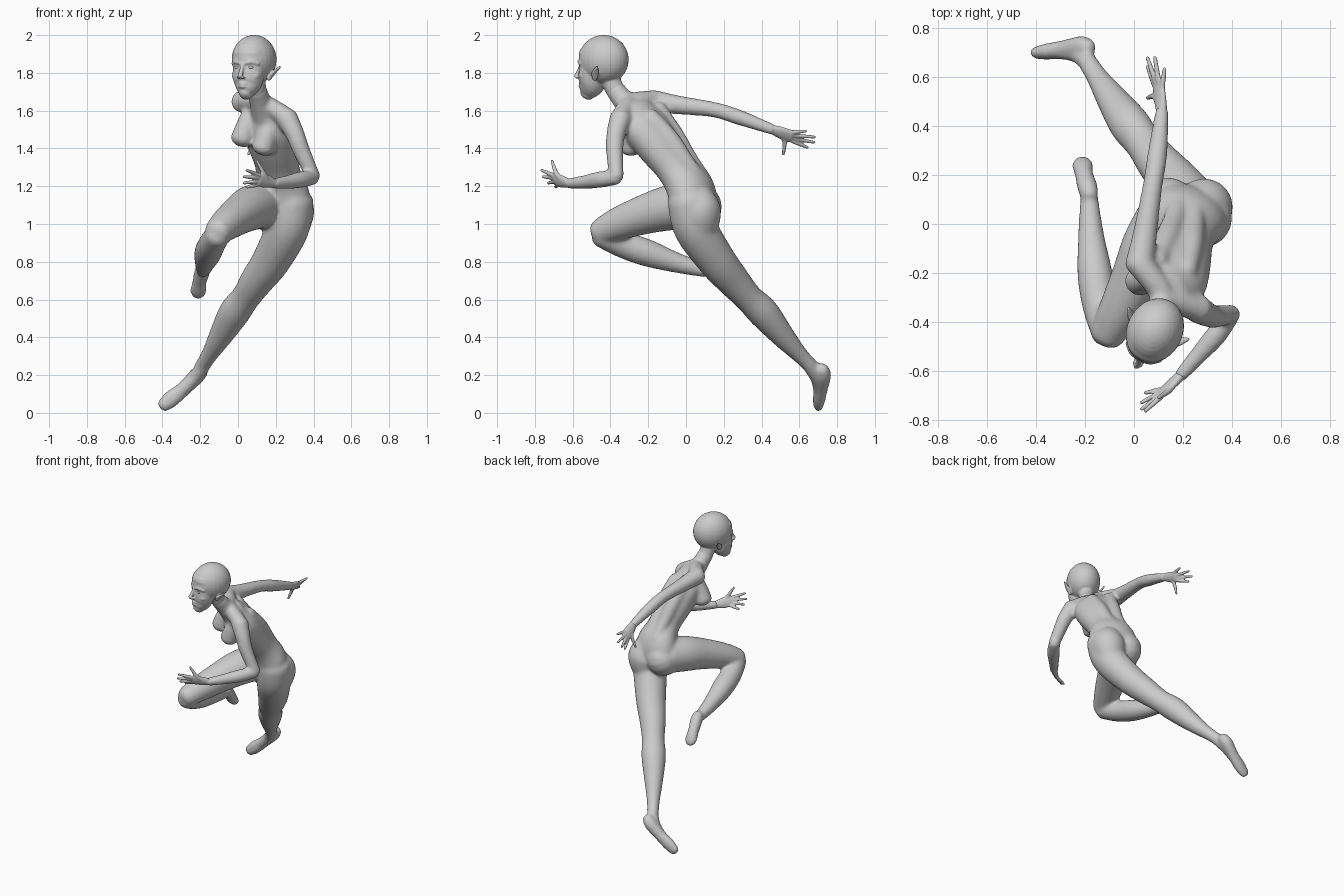
import bpy, bmesh
from math import sin, cos, pi, radians
from mathutils import Vector, Matrix

bm = bmesh.new()
SIDES = 24
I4 = Matrix.Identity(4)


def catmull(a, b, c, d, t):
    return [0.5 * (2*q + (r-p)*t + (2*p-5*q+4*r-s)*t*t + (3*q-p-3*r+s)*t**3)
            for p, q, r, s in zip(a, b, c, d)]


def loft(rows, side=(1, 0, 0), side_end=None, M=I4, cap=0.7):
    """Rounded tube through rows (x, y, z, half width[, half depth])."""
    rows = [list(r) if len(r) == 5 else list(r) + [r[3]] for r in rows]
    pts = []
    n = len(rows)
    for i in range(n - 1):
        quad = [rows[max(0, i-1)], rows[i], rows[i+1], rows[min(n-1, i+2)]]
        pts += [catmull(*quad, k / 6) for k in range(6)]
    pts.append(rows[-1])
    s0, s1 = Vector(side), Vector(side_end or side)
    rings = []
    last = len(pts) - 1
    for i, p in enumerate(pts):
        c = Vector(p[:3])
        t = (Vector(pts[min(last, i+1)][:3]) - Vector(pts[max(0, i-1)][:3])).normalized()
        s = s0.lerp(s1, i / last)
        u = (s - t * s.dot(t)).normalized()
        v = t.cross(u)
        steps = [(0, 1)]
        h = cap * min(p[3], p[4])
        ends = [(sin(a) * h, cos(a)) for a in (0.4, 0.8, 1.15, 1.45)]
        if i == 0:
            steps = [(-o, k) for o, k in reversed(ends)] + steps
        if i == last:
            steps = steps + ends
        for o, k in steps:
            rings.append([bm.verts.new(M @ (c + t*o + u*(p[3]*k*cos(2*pi*j/SIDES))
                                            + v*(p[4]*k*sin(2*pi*j/SIDES)))) for j in range(SIDES)])
    for a, b in zip(rings, rings[1:]):
        for j in range(SIDES):
            bm.faces.new((a[j], a[(j+1) % SIDES], b[(j+1) % SIDES], b[j]))
    bm.faces.new(rings[0][::-1])
    bm.faces.new(rings[-1])


def blob(c, r, M=I4):
    m = M @ Matrix.Translation(c) @ Matrix.Diagonal((*r, 1))
    bmesh.ops.create_uvsphere(bm, u_segments=28, v_segments=18, radius=1, matrix=m)


def fuse(name, voxel, iterations):
    """Turn the parts made so far into one smooth skin."""
    global bm
    mesh = bpy.data.meshes.new(name)
    bmesh.ops.recalc_face_normals(bm, faces=bm.faces)
    bm.to_mesh(mesh)
    bm.free()
    bm = bmesh.new()
    ob = bpy.data.objects.new(name, mesh)
    bpy.context.collection.objects.link(ob)
    rm = ob.modifiers.new("fuse", 'REMESH')
    rm.mode = 'VOXEL'
    rm.voxel_size = voxel
    rm.use_smooth_shade = True
    sm = ob.modifiers.new("soften", 'SMOOTH')
    sm.factor = 0.5
    sm.iterations = iterations


HIPS, SHOULDERS = (.96, -.24, -.15), (.76, -.6, -.22)

# torso: pelvis, waist, ribcage, shoulder line
loft([(.205, .05, 1.03, .13, .09), (.215, .045, 1.10, .17, .115), (.22, .02, 1.19, .162, .118),
      (.21, -.05, 1.29, .122, .1), (.182, -.145, 1.42, .14, .112), (.158, -.215, 1.52, .15, .108),
      (.143, -.26, 1.605, .115, .07)], HIPS, SHOULDERS)
# back muscles beside the spine
loft([(.25, .08, 1.22, .04), (.245, .0, 1.33, .045), (.235, -.085, 1.45, .05), (.215, -.19, 1.57, .045)])
loft([(.18, .10, 1.23, .04), (.165, .02, 1.34, .045), (.135, -.06, 1.47, .05), (.095, -.15, 1.61, .045)])
# buttocks
loft([(.175, .06, 1.19, .06), (.145, .085, 1.10, .107), (.13, .04, 1.06, .1)])
loft([(.26, .055, 1.18, .07), (.287, .068, 1.08, .117), (.27, .07, .97, .1)])
# breasts
loft([(.18, -.29, 1.54, .04), (.155, -.295, 1.47, .052), (.132, -.29, 1.405, .062)])
loft([(.06, -.22, 1.58, .045), (.04, -.23, 1.51, .055), (.022, -.232, 1.45, .062)])
# shoulder slopes and neck
loft([(.03, -.17, 1.655, .055), (.09, -.245, 1.65, .052), (.125, -.30, 1.64, .052),
      (.18, -.32, 1.615, .05), (.255, -.345, 1.565, .053)], (0, 0, 1))
NECK = [(.14, -.27, 1.57, .068), (.118, -.325, 1.645, .058), (.1, -.375, 1.71, .053)]
loft(NECK, (.89, -.46, 0))

# trailing leg and foot
loft([(.285, .02, 1.12, .117), (.262, .05, .98, .116), (.178, .16, .81, .102), (.10, .25, .70, .089),
      (.04, .33, .61, .077), (-.02, .41, .53, .083), (-.09, .51, .41, .064), (-.15, .60, .31, .045),
      (-.195, .67, .24, .039)])
loft([(-.185, .72, .235, .035), (-.215, .725, .20, .044), (-.285, .715, .13, .037, .04),
      (-.352, .705, .075, .034, .046), (-.40, .70, .036, .026, .036)], (0, 1, 0))
loft([(-.17, .64, .27, .038), (-.23, .695, .185, .038), (-.31, .705, .11, .032)])

# raised leg and foot
loft([(.135, .03, 1.10, .122), (.07, -.09, 1.085, .12), (.01, -.22, 1.05, .105),
      (-.06, -.36, 1.0, .088), (-.107, -.45, .958, .072)], (1, 0, 0))
loft([(-.107, -.447, .943, .067), (-.14, -.33, .89, .072), (-.16, -.2, .845, .072),
      (-.175, -.05, .795, .054), (-.183, .10, .755, .038)])
loft([(-.18, .115, .775, .035), (-.19, .15, .745, .042), (-.205, .205, .69, .038),
      (-.21, .24, .645, .044, .032), (-.213, .26, .62, .034, .022)])

# trailing arm
loft([(.022, -.17, 1.65, .06), (.045, -.04, 1.63, .05), (.075, .15, 1.605, .041),
      (.095, .28, 1.565, .041), (.115, .46, 1.50, .029)])
# bent arm
loft([(.258, -.345, 1.56, .06), (.30, -.37, 1.48, .051), (.335, -.378, 1.39, .046),
      (.398, -.368, 1.25, .039)])
loft([(.398, -.368, 1.245, .038), (.335, -.455, 1.235, .044), (.26, -.54, 1.222, .036),
      (.19, -.62, 1.215, .028)])
fuse("body", .009, 18)


def hand(wrist, knuckles, axis, tips, thumb):
    """Flat palm, four fingers and a thumb."""
    w, k, a = Vector(wrist), Vector(knuckles), Vector(axis).normalized()
    loft([(*w.lerp(k, -.3), .022, .021), (*w, .025, .021), (*w.lerp(k, .5), .036, .018),
          (*k, .038, .014)], a)
    for i, tip in enumerate(tips):
        base = k + a * (.028 - .0187 * i)
        mid = base.lerp(Vector(tip), .5)
        loft([(*base, .0115), (*mid, .0105), (*tip, .008)], a)
    loft([(*w.lerp(k, .2), .015), (*(w.lerp(k, .6) + a * .04), .013), (*thumb, .008)], (.3, .2, .9))


hand((.115, .45, 1.503), (.1, .56, 1.462), (-.5, .1, -.8),
     [(.055, .645, 1.405), (.055, .68, 1.432), (.085, .682, 1.46), (.125, .635, 1.492)],
     (.055, .515, 1.368))
hand((.19, -.62, 1.215), (.115, -.69, 1.235), (-.1, -.5, .85),
     [(.045, -.765, 1.285), (.03, -.758, 1.25), (.03, -.73, 1.217), (.045, -.69, 1.195)],
     (.10, -.71, 1.335))
fuse("hands", .005, 5)

# head, in its own turned frame facing local -y
H = Matrix.Translation((.083, -.44, 1.87)) @ Matrix.Rotation(radians(-27.4), 4, 'Z')
loft([(.118, -.325, 1.645, .054), (.1, -.375, 1.71, .05), (.09, -.41, 1.79, .056)], (.89, -.46, 0))
blob((0, .005, 0), (.114, .137, .131), H)
loft([(0, -.05, .03, .092, .08), (0, -.055, -.035, .089, .073), (0, -.06, -.085, .086, .074),
      (0, -.067, -.13, .075, .069), (0, -.085, -.165, .053, .054), (0, -.096, -.184, .034, .038)], M=H)
loft([(0, -.125, -.02, .011), (0, -.143, -.06, .011), (0, -.159, -.088, .014, .012)], M=H)
for z, r in ((-.126, .008), (-.142, .009)):
    loft([(-.03, -.119, z, .004), (0, -.135, z, r), (.03, -.119, z, .004)], (0, 0, 1), M=H)
for s in (-1, 1):
    loft([(s*.015, -.127, -.02, .009), (s*.045, -.118, -.012, .01), (s*.075, -.092, -.022, .01)],
         (0, 0, 1), M=H)
    blob((s*.055, -.085, -.085), (.027, .029, .026), H)
    blob((s*.012, -.147, -.094), (.01, .012, .008), H)
    # pointed ear
    loft([(s*.09, -.002, -.105, .013, .009), (s*.107, .008, -.078, .021, .009),
          (s*.124, .024, -.055, .016, .008), (s*.139, .038, -.036, .007, .006)], (0, 1, 0), M=H)
fuse("head", .005, 6)

# eyes
for s, name in ((-1, "right_eye"), (1, "left_eye")):
    bpy.ops.mesh.primitive_uv_sphere_add(segments=20, ring_count=12, radius=1)
    eye = bpy.context.object
    eye.name = name
    eye.matrix_world = H @ Matrix.Translation((s*.038, -.111, -.041)) @ Matrix.Diagonal((.018, .013, .009, 1))
    bpy.ops.object.shade_smooth()
